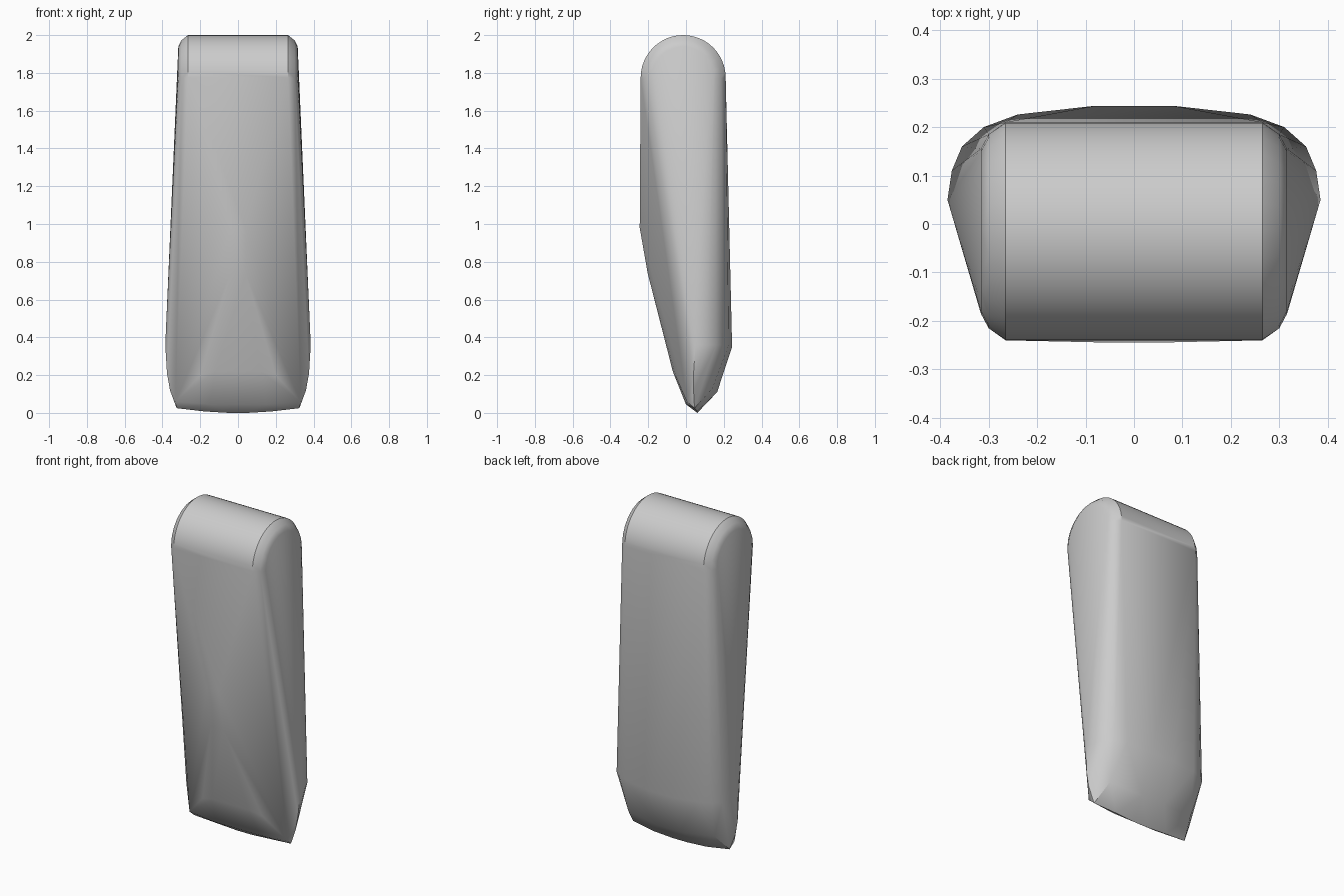
import bpy
import bmesh
from math import sin, cos, pi, radians

cube = bpy.data.objects.get("Cube")
if cube:
    bpy.data.objects.remove(cube, do_unlink=True)

grey = bpy.data.materials.new("plain grey")
grey.use_nodes = True
colour = (0.6, 0.6, 0.6, 1)
grey.diffuse_color = colour
grey.node_tree.nodes["Principled BSDF"].inputs["Base Color"].default_value = colour

points = []


def mirrored(*half):
    """Add points on both sides of the centre plane."""
    for x, y, z in half:
        points.extend([(x, y, z), (-x, y, z)])


def arc(x, radius, z, steps):
    """Add a half-round end in the yz plane on both sides."""
    for i in range(steps + 1):
        a = pi * i / steps
        mirrored((x, -0.015 + radius * cos(a), z + radius * sin(a)))


# Rounded top with a bevelled rim
arc(0.265, 0.225, 1.775, 24)
arc(0.30, 0.20, 1.772, 12)
arc(0.316, 0.17, 1.77, 12)

# Front: flat panel narrowing to a point, then sloping to the tip
mirrored((0.04, -0.245, 0.98), (0.04, -0.203, 0.74),
         (0.12, -0.07, 0.22), (0.20, -0.055, 0.20))

# Widest ring near the bottom, flattened towards the back
mirrored((0.385, 0.05, 0.36), (0.376, 0.11, 0.36), (0.355, 0.16, 0.36),
         (0.31, 0.20, 0.36), (0.24, 0.226, 0.36), (0.08, 0.244, 0.35),
         (0.376, 0.04, 0.21), (0.36, 0.04, 0.12))

# Lower back bevel and bowed bottom edge
mirrored((0.08, 0.165, 0.11), (0.29, 0.14, 0.13),
         (0.33, 0.005, 0.06), (0.15, 0.0, 0.045),
         (0.325, 0.045, 0.025), (0.18, 0.06, 0.008), (0.05, 0.06, 0))

# Wrap the outline points in one solid skin
bm = bmesh.new()
verts = [bm.verts.new(p) for p in points]
hull = bmesh.ops.convex_hull(bm, input=verts)
spare = {v for v in hull["geom_interior"] + hull["geom_unused"]
         if isinstance(v, bmesh.types.BMVert)}
bmesh.ops.delete(bm, geom=list(spare), context='VERTS')
bmesh.ops.dissolve_limit(bm, angle_limit=radians(0.5), verts=bm.verts, edges=bm.edges)
bmesh.ops.recalc_face_normals(bm, faces=bm.faces)

mesh = bpy.data.meshes.new("wedge_body")
bm.to_mesh(mesh)
bm.free()
mesh.materials.append(grey)
body = bpy.data.objects.new("wedge_body", mesh)
bpy.context.collection.objects.link(body)

# Soft shading across the skin, crisp at the rims
bpy.ops.object.select_all(action='DESELECT')
body.select_set(True)
bpy.context.view_layer.objects.active = body
bpy.ops.object.shade_smooth_by_angle(angle=radians(30))
